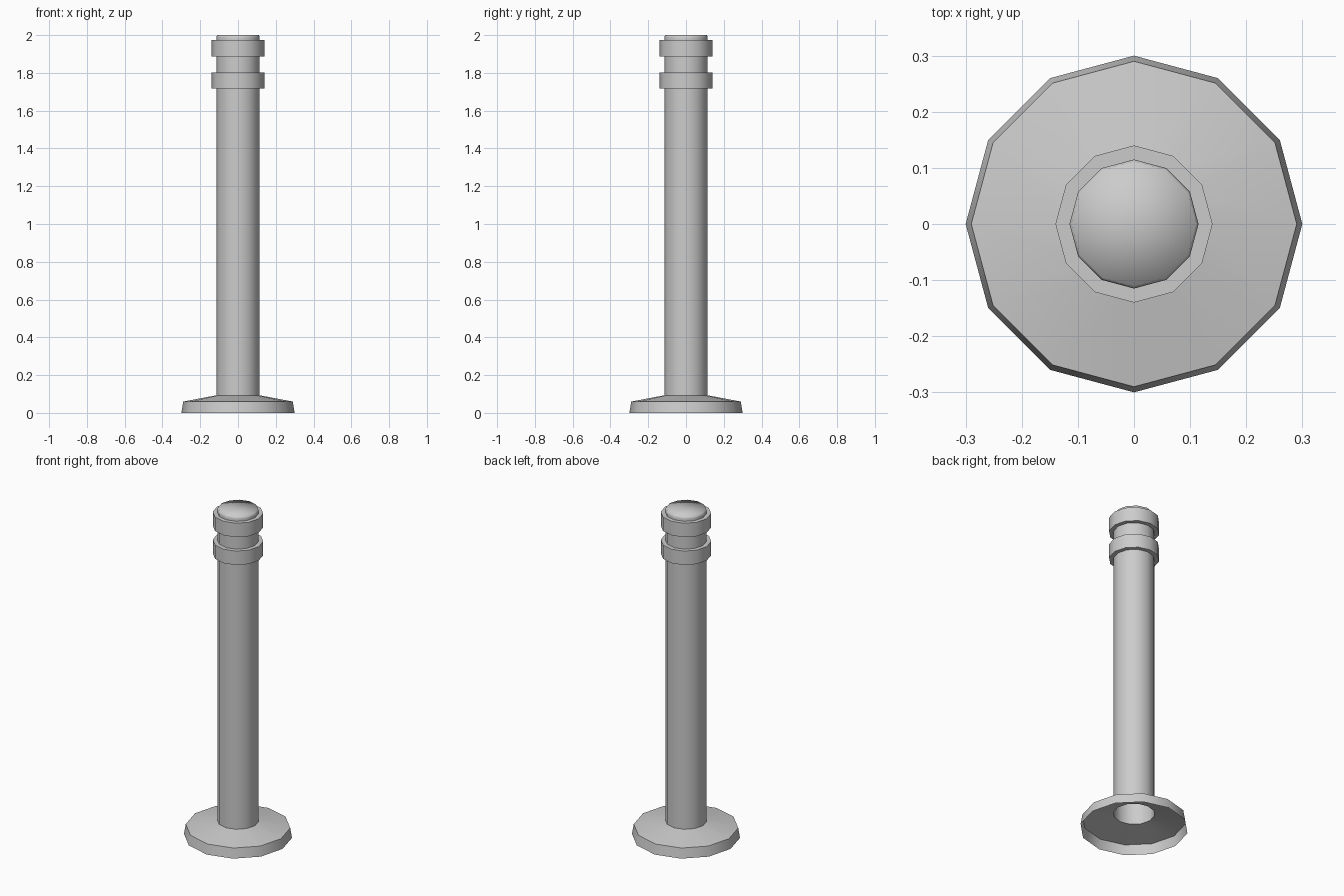
import bpy
import math

if "Cube" in bpy.data.objects:
    bpy.data.objects.remove(bpy.data.objects["Cube"])

SIDES = 12


def lathe(name, profile, close_top=False, angle=40):
    """Revolve (radius, height) points, listed bottom to top, around z."""
    verts = [(r * math.cos(2 * math.pi * j / SIDES),
              r * math.sin(2 * math.pi * j / SIDES), z)
             for r, z in profile for j in range(SIDES)]
    faces = []
    for i in range(len(profile) - 1):
        a, b = i * SIDES, (i + 1) * SIDES
        for j in range(SIDES):
            k = (j + 1) % SIDES
            faces.append((a + j, a + k, b + k, b + j))
    if close_top:
        a = (len(profile) - 1) * SIDES
        verts.append((0, 0, profile[-1][1]))
        faces += [(a + j, a + (j + 1) % SIDES, len(verts) - 1) for j in range(SIDES)]
    mesh = bpy.data.meshes.new(name)
    mesh.from_pydata(verts, [], faces)
    obj = bpy.data.objects.new(name, mesh)
    bpy.context.collection.objects.link(obj)
    bpy.ops.object.select_all(action='DESELECT')
    obj.select_set(True)
    bpy.context.view_layer.objects.active = obj
    bpy.ops.object.shade_smooth_by_angle(angle=math.radians(angle))
    return obj


R, RING = 0.115, 0.14

# Base plate: hollow underneath, with a shallow conical top
lathe("base", [(0.30, 0), (0.29, 0.06), (R, 0.093)])

# Post with two raised bands near the top, open at the bottom
post = [(R, 0.093)]
for low, high in ((1.718, 1.803), (1.888, 1.973)):
    post += [(R, low), (RING, low), (RING, high), (R, high)]
lathe("post", post)

# Softly shaded cap closing the post
lathe("cap", [(R, 1.973), (R, 1.987), (0.111, 2.0)], close_top=True, angle=100)
